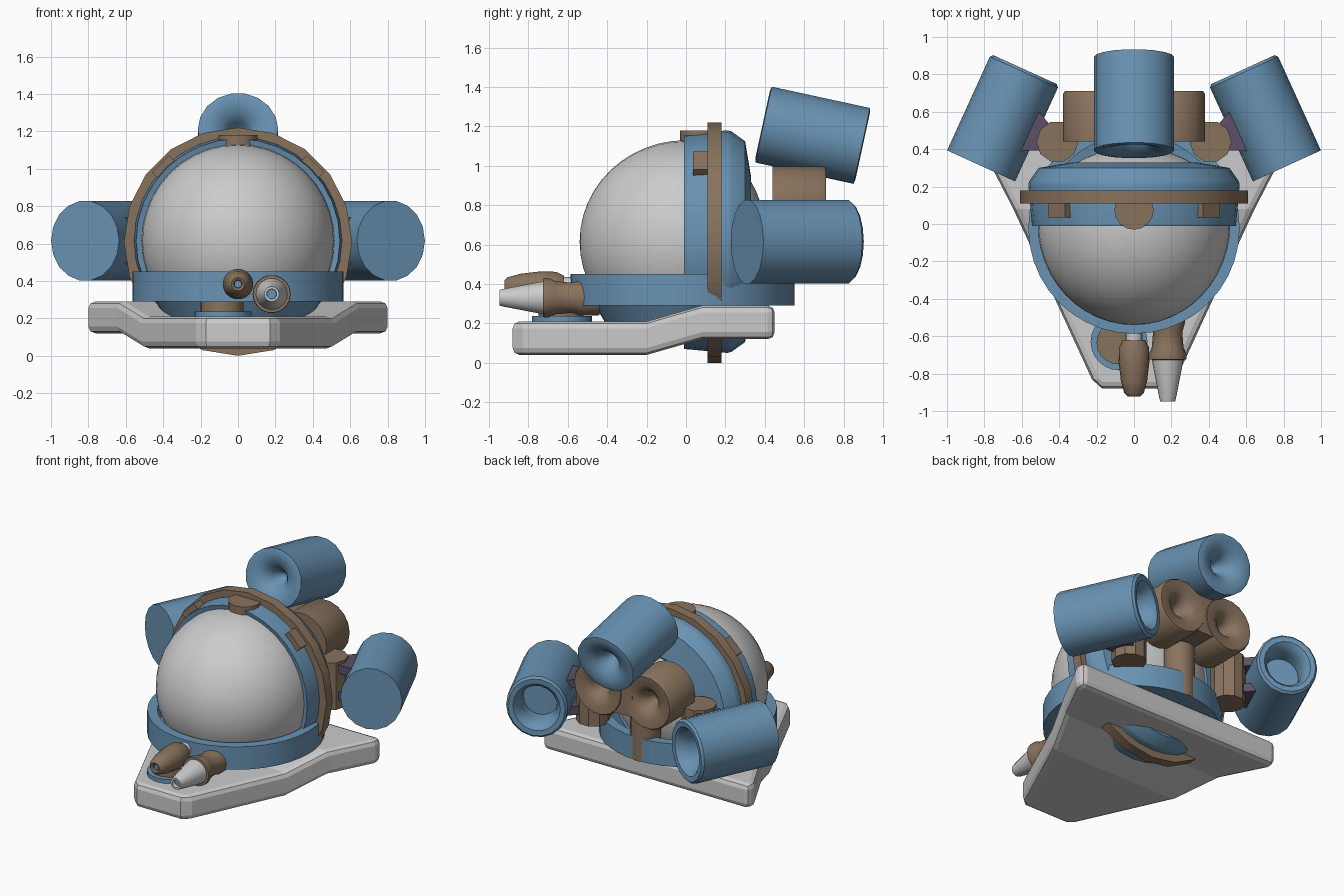
import bpy, bmesh, math
from mathutils import Vector, Matrix

if "Cube" in bpy.data.objects:
    bpy.data.objects.remove(bpy.data.objects["Cube"])


def material(name, rgb):
    m = bpy.data.materials.new(name)
    m.diffuse_color = (*rgb, 1)
    m.use_nodes = True
    m.node_tree.nodes["Principled BSDF"].inputs["Base Color"].default_value = m.diffuse_color
    return m


BLUE = material("blue_paint", (0.14, 0.29, 0.45))
BROWN = material("brown_metal", (0.25, 0.17, 0.11))
PURPLE = material("purple_strut", (0.11, 0.08, 0.13))


def finish(name, bm, mat=None, smooth=True):
    bmesh.ops.remove_doubles(bm, verts=bm.verts, dist=1e-5)
    bmesh.ops.recalc_face_normals(bm, faces=bm.faces)
    me = bpy.data.meshes.new(name)
    bm.to_mesh(me)
    bm.free()
    ob = bpy.data.objects.new(name, me)
    bpy.context.collection.objects.link(ob)
    if mat:
        me.materials.append(mat)
    if smooth:
        bpy.ops.object.select_all(action='DESELECT')
        ob.select_set(True)
        bpy.context.view_layer.objects.active = ob
        bpy.ops.object.shade_smooth_by_angle(angle=math.radians(35))
    return ob


def lathe(name, profile, loc, axis=(0, 0, 1), n=24, mat=None, closed=False, squash=(1, 1)):
    """Revolve (radius, height) points around an axis through loc."""
    bm = bmesh.new()
    rings = []
    for r, h in profile:
        rings.append([bm.verts.new((r * squash[0] * math.cos(2 * math.pi * i / n),
                                    r * squash[1] * math.sin(2 * math.pi * i / n), h))
                      for i in range(n)])
    pairs = list(zip(rings, rings[1:])) + ([(rings[-1], rings[0])] if closed else [])
    for a, b in pairs:
        for i in range(n):
            j = (i + 1) % n
            bm.faces.new((a[i], a[j], b[j], b[i]))
    rot = Vector(axis).to_track_quat('Z', 'Y').to_matrix().to_4x4()
    bmesh.ops.transform(bm, matrix=Matrix.Translation(loc) @ rot, verts=bm.verts)
    bmesh.ops.dissolve_degenerate(bm, dist=1e-6, edges=bm.edges)
    return finish(name, bm, mat)


def cylinder(name, r, h0, h1, loc, axis=(0, 0, 1), n=24, mat=None):
    return lathe(name, [(0, h0), (r, h0), (r, h1), (0, h1)], loc, axis, n, mat)


def box(name, size, matrix, mat, taper=1.0):
    """Box whose +x end is widened in y by taper."""
    bm = bmesh.new()
    bmesh.ops.create_cube(bm, size=1)
    for v in bm.verts:
        k = taper if v.co.x > 0 else 1
        v.co = Vector((v.co.x * size[0], v.co.y * size[1] * k, v.co.z * size[2]))
    bmesh.ops.transform(bm, matrix=matrix, verts=bm.verts)
    return finish(name, bm, mat, smooth=False)


# Wedge-shaped hull plate: stations of (y, half width, bottom z, top z)
stations = [(-0.88, 0.17, 0.04, 0.21), (-0.83, 0.225, 0.04, 0.21), (-0.2, 0.515, 0.04, 0.21),
            (0.08, 0.645, 0.12, 0.29), (0.38, 0.80, 0.12, 0.29), (0.45, 0.80, 0.12, 0.29)]
bm = bmesh.new()
loops = [[bm.verts.new(p) for p in ((-w, y, a), (w, y, a), (w, y, b), (-w, y, b))]
         for y, w, a, b in stations]
for a, b in zip(loops, loops[1:]):
    for i in range(4):
        bm.faces.new((a[i], a[(i + 1) % 4], b[(i + 1) % 4], b[i]))
bm.faces.new(loops[0])
bm.faces.new(loops[-1])
hull = finish("hull_plate", bm, smooth=False)
bev = hull.modifiers.new("edge_bevel", 'BEVEL')
bev.width = 0.035
bev.segments = 2
bev.limit_method = 'ANGLE'
bev.angle_limit = math.radians(50)

# Cockpit dome, shallower at the back
steps = 24
dome = []
for i in range(steps + 1):
    t = math.pi * i / steps
    c = -math.cos(t)
    dome.append((0.515 * math.sin(t), c * (0.54 if c < 0 else 0.41)))
lathe("cockpit_dome", dome, (0, 0, 0.615), (0, 1, 0), 40)

# Housing behind the dome, and the big faceted hoop around it
lathe("dome_housing", [(0.505, 0.0), (0.545, -0.01), (0.565, 0.21), (0.56, 0.23), (0.51, 0.30),
                       (0.33, 0.33), (0.29, 0.30), (0.40, 0.15)],
      (0, 0, 0.615), (0, 1, 0), 32, BLUE, True)
lathe("hoop", [(0.53, 0.11), (0.61, 0.11), (0.61, 0.18), (0.53, 0.18)],
      (0, 0, 0.61), (0, 1, 0), 20, BROWN, True)

# Clips on the hoop
cylinder("top_clip", 0.105, 1.12, 1.18, (0, 0.075, 0), n=16, mat=BROWN)
for s in (-1, 1):
    m = Matrix.Translation((s * 0.393, 0.085, 1.005)) @ Matrix.Rotation(s * math.pi / 4, 4, 'Y')
    box("side_clip", (0.13, 0.10, 0.06), m, BROWN)

# Collar around the foot of the dome
lathe("base_collar", [(0.50, 0.45), (0.565, 0.45), (0.565, 0.29), (0.44, 0.29), (0.38, 0.19),
                      (0.34, 0.19), (0.40, 0.31), (0.50, 0.33)],
      (0, -0.022, 0), n=40, mat=BLUE, closed=True)

# Side engines (flat front, deep nozzle) with pipe and struts
nozzle = [(0, -0.283), (0.215, -0.283), (0.215, 0.268), (0.20, 0.283), (0.165, 0.28),
          (0.14, 0.255), (0.125, 0.20), (0.125, 0.12), (0, 0.12)]
for s in (-1, 1):
    axis = Vector((-s * 0.415, 0.91, 0))
    lathe("side_engine", nozzle, (s * 0.70, 0.568, 0.615), axis, 18, BLUE, squash=(0.93, 1))
    cylinder("side_pipe", 0.112, 0.43, 0.76, (s * 0.41, 0.44, 0), n=10, mat=BROWN)
    for z in (0.52, 0.71):
        turn = math.radians(24.5) if s > 0 else math.radians(155.5)
        m = Matrix.Translation((s * 0.51, 0.475, z)) @ Matrix.Rotation(turn, 4, 'Z')
        box("engine_strut", (0.11, 0.13, 0.06), m, PURPLE, 1.8)

# Top engine with a funnel at each end
half = [(0, 0.11), (0.03, 0.13), (0.055, 0.18), (0.09, 0.225), (0.14, 0.25), (0.19, 0.26),
        (0.215, 0.255)]
funnel = [(r, -h) for r, h in half] + half[::-1]
lathe("top_engine", funnel, (0, 0.643, 1.155), (0, 0.977, -0.212), 18, BLUE, squash=(1, 0.93))

# Twin-lobed manifold carrying the top engine
lobe = [(0, 0), (0.19, 0), (0.19, 0.255), (0.18, 0.27), (0.12, 0.265), (0.075, 0.24),
        (0.045, 0.19), (0.03, 0.13), (0, 0.12)]
for s in (-1, 1):
    lathe("manifold_lobe", lobe, (s * 0.19, 0.44, 0.81), (0, 1, 0), 18, BROWN)
box("manifold_waist", (0.15, 0.26, 0.27), Matrix.Translation((0, 0.575, 0.81)), BROWN)
cylinder("centre_pipe", 0.10, 0.29, 0.80, (0, 0.45, 0), n=12, mat=BROWN)

# Nose turret discs
cylinder("turret_ring", 0.152, 0.19, 0.238, (-0.08, -0.63, 0), n=24, mat=BLUE)
cylinder("turret_disc", 0.115, 0.22, 0.29, (-0.085, -0.635, 0), n=20, mat=BROWN)

# Centre barrel
fwd = (0, -1, 0)
lathe("centre_barrel", [(0, 0.62), (0.06, 0.62), (0.08, 0.66), (0.082, 0.74), (0.07, 0.84),
                        (0.052, 0.905), (0.035, 0.922), (0.022, 0.915), (0.02, 0.87), (0, 0.87)],
      (0, 0, 0.383), fwd, 18, BROWN)
cylinder("centre_barrel_neck", 0.045, 0.52, 0.64, (0, 0, 0.39), fwd, 16)
cylinder("centre_barrel_bore", 0.02, 0.87, 0.90, (0, 0, 0.383), fwd, 12, BLUE)

# Offset cone barrel
at = (0.18, 0, 0.33)
lathe("cone_barrel_body", [(0, 0.44), (0.09, 0.44), (0.092, 0.53), (0.078, 0.58), (0.085, 0.66),
                           (0.102, 0.70), (0.10, 0.725), (0, 0.73)], at, fwd, 18, BROWN)
lathe("cone_barrel_tip", [(0, 0.72), (0.085, 0.72), (0.08, 0.75), (0.045, 0.93), (0.04, 0.948),
                          (0.027, 0.948), (0.025, 0.88), (0, 0.88)], at, fwd, 18)
cylinder("cone_barrel_bore", 0.026, 0.88, 0.92, at, fwd, 12, BLUE)
